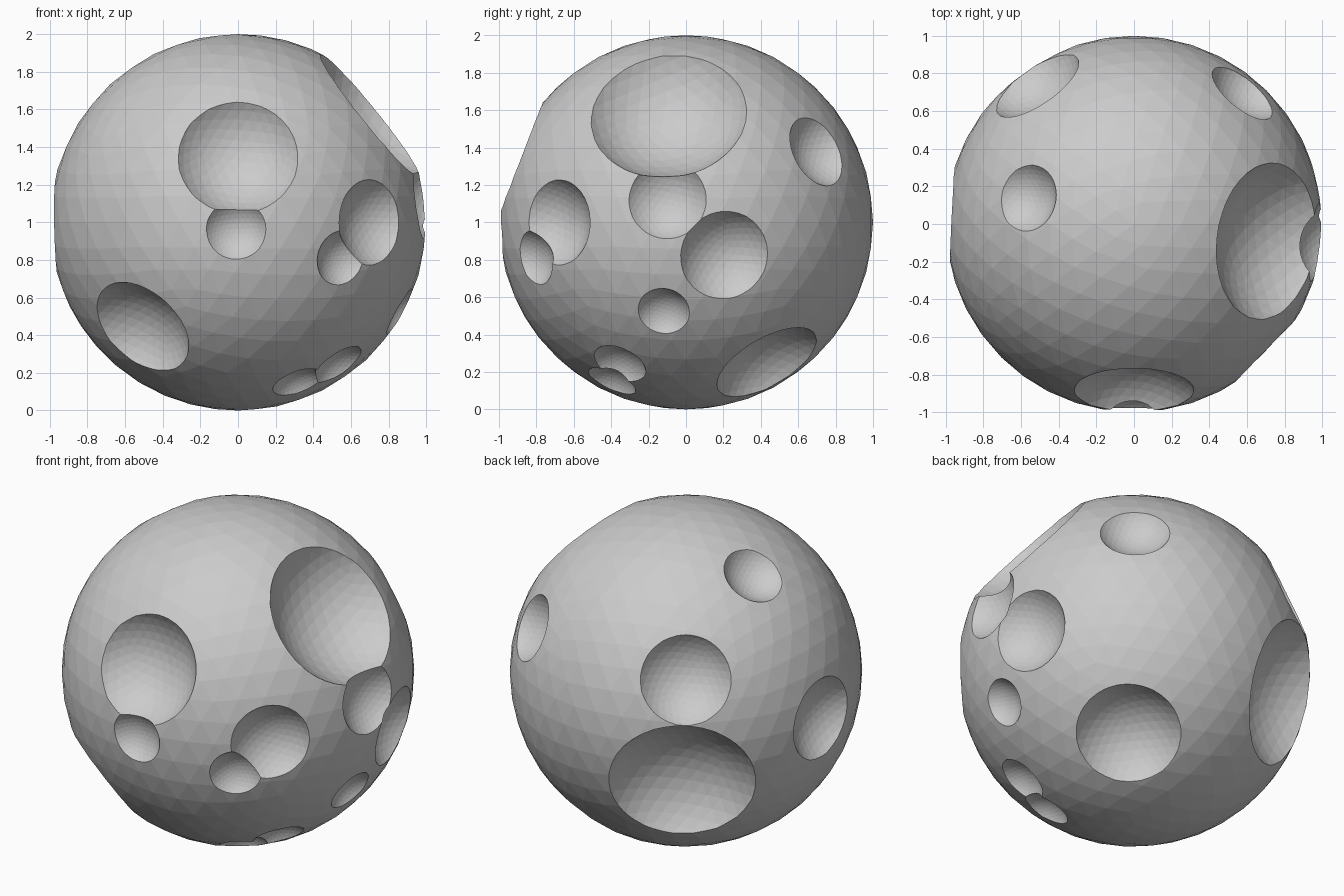
import bpy
from mathutils import Vector

if "Cube" in bpy.data.objects:
    bpy.data.objects.remove(bpy.data.objects["Cube"])

# Each crater: direction from the ball centre, rim radius
CRATERS = [
    ((0.00, -0.93, 0.36), 0.32),    # front, large
    ((-0.01, -1.0, -0.04), 0.16),   # front, small
    ((0.70, -0.68, 0.00), 0.23),    # front right pair
    ((0.55, -0.81, -0.19), 0.15),
    ((-0.53, -0.62, -0.58), 0.29),  # lower front left
    ((0.32, -0.40, -0.86), 0.14),   # lower front right pair
    ((0.54, -0.36, -0.77), 0.15),
    ((0.77, -0.10, 0.62), 0.42),    # right side group
    ((0.98, -0.10, 0.12), 0.21),
    ((0.96, 0.21, -0.18), 0.24),
    ((0.87, -0.12, -0.48), 0.14),
    ((0.42, 0.45, -0.78), 0.30),    # lower back right
    ((0.58, 0.70, 0.38), 0.20),     # upper back right
    ((-0.57, 0.14, 0.81), 0.18),    # top left
    ((-0.53, 0.76, 0.37), 0.26),    # back left pair
    ((-0.525, 0.79, -0.31), 0.42),
    ((-1.0, 0.05, -0.02), 0.25),    # left side
]
CENTRE = Vector((0, 0, 1))
DEPTH = 0.5  # bowl depth below the rim plane, as a share of rim radius


def ball(name, radius, loc, subdivisions):
    bpy.ops.mesh.primitive_ico_sphere_add(subdivisions=subdivisions, radius=radius, location=loc)
    ob = bpy.context.object
    ob.name = name
    return ob


# Main rock ball
moon = ball("cratered_ball", 1.0, CENTRE, 4)

# Spherical cutters hollow out the bowls
cutters = []
for i, (direction, rim) in enumerate(CRATERS):
    d = rim * DEPTH
    rc = (rim * rim + d * d) / (2 * d)
    plane = (1 - rim * rim) ** 0.5
    c = CENTRE + Vector(direction).normalized() * (plane - d + rc)
    cutter = ball("crater_cutter_%d" % i, rc, c, 4)
    cutter.rotation_euler = (0.3 + i, 0.7 * i, 0.2)
    cutter.hide_render = True
    cutters.append(cutter)
    mod = moon.modifiers.new("crater_%d" % i, 'BOOLEAN')
    mod.operation = 'DIFFERENCE'
    mod.solver = 'EXACT'
    mod.object = cutter

# Bake the craters and remove the cutters
bpy.context.view_layer.update()
dg = bpy.context.evaluated_depsgraph_get()
mesh = bpy.data.meshes.new_from_object(moon.evaluated_get(dg))
moon.modifiers.clear()
moon.data = mesh
for cutter in cutters:
    bpy.data.objects.remove(cutter, do_unlink=True)

# Soft panels with crisp rims
bpy.ops.object.select_all(action='DESELECT')
moon.select_set(True)
bpy.context.view_layer.objects.active = moon
bpy.ops.object.shade_flat()
